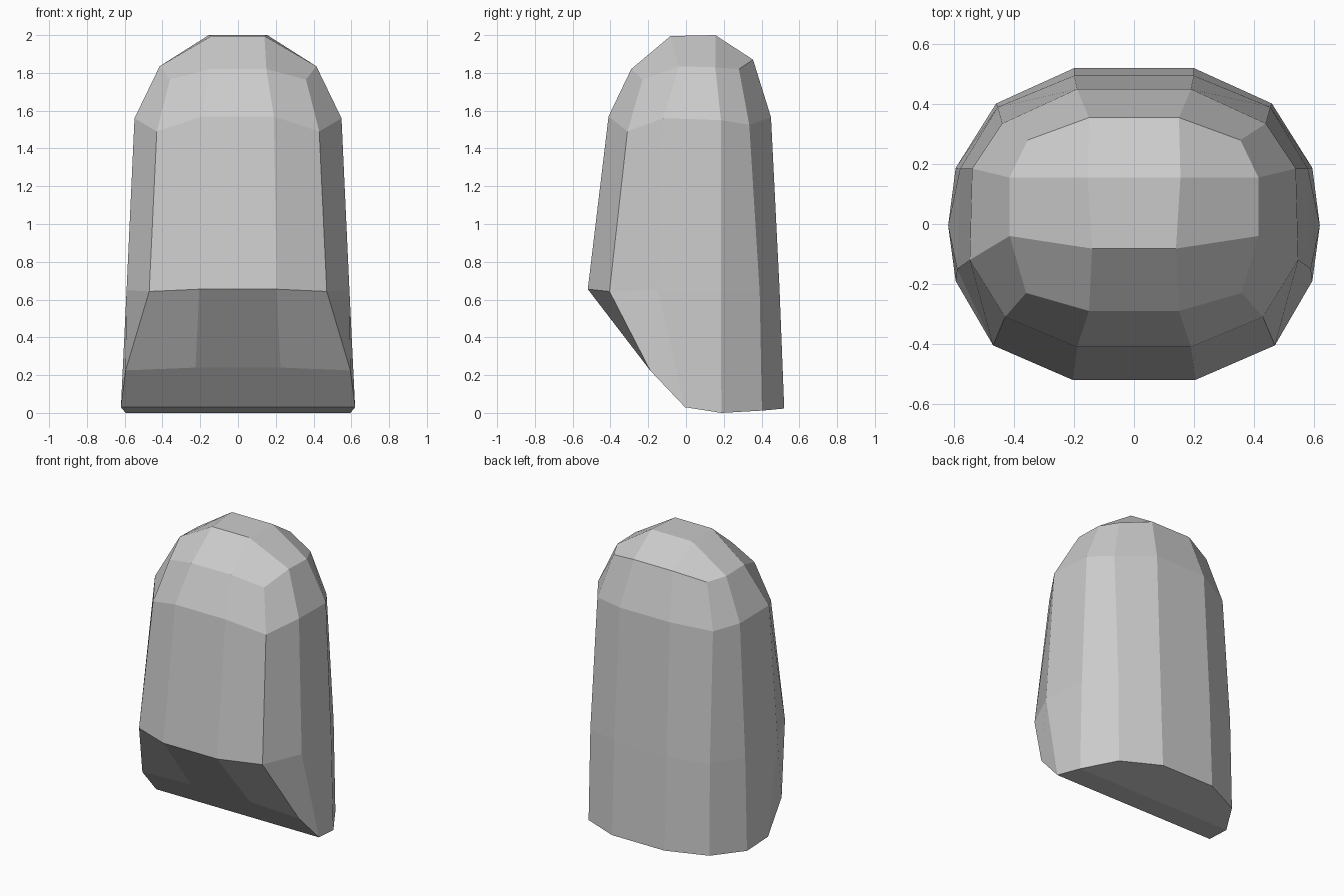
import bpy, bmesh

if "Cube" in bpy.data.objects:
    bpy.data.objects.remove(bpy.data.objects["Cube"])

# Right half of each ring, ordered front centre -> side -> back centre
crown = [(.15, -.29, 1.82), (.36, -.23, 1.765), (.415, -.04, 1.835),
         (.415, .155, 1.83), (.355, .28, 1.82), (.15, .355, 1.87)]
shoulder = [(.19, -.41, 1.57), (.43, -.31, 1.49), (.548, -.12, 1.56),
            (.54, .185, 1.55), (.44, .335, 1.525), (.19, .45, 1.565)]
waist = [(.205, -.52, .655), (.47, -.405, .643), (.59, -.15, .65),
         (.58, .185, .64), (.455, .39, .64), (.2, .495, .66)]
base = [(.62, -.005, .03), (.595, .187, 0), (.46, .402, .012), (.2, .52, .023)]
top = [(.14, -.082, 1.995), (.155, .155, 2.0)]
undercut = [(.225, -.19, .24), (.595, -.19, .225)]

bm = bmesh.new()


def pairs(points):
    """Each point becomes a right/left mirrored pair of vertices."""
    return [(bm.verts.new((x, y, z)), bm.verts.new((-x, y, z))) for x, y, z in points]


def both(*p):
    """The same face on the right and on the left."""
    for s in (0, 1):
        bm.faces.new([v[s] for v in p])


def across(a, b):
    """A face bridging the two halves."""
    bm.faces.new((a[0], b[0], b[1], a[1]))


C, S, W, B, T, U = map(pairs, (crown, shoulder, waist, base, top, undercut))

# Body walls
for lo, hi in ((S, C), (W, S)):
    across(lo[0], hi[0])
    across(lo[5], hi[5])
    for i in range(5):
        both(lo[i], lo[i + 1], hi[i + 1], hi[i])
for i in range(3):
    both(B[i], B[i + 1], W[i + 3], W[i + 2])
across(B[3], W[5])
both(U[1], B[0], W[2], W[1])

# Rounded cap
both(C[0], C[1], C[2], T[0])
both(C[2], C[3], T[1], T[0])
both(C[3], C[4], C[5], T[1])
across(C[0], T[0])
across(T[0], T[1])
across(T[1], C[5])

# Sloping front undercut and underside
both(W[0], W[1], U[1], U[0])
across(W[0], U[0])
bm.faces.new((U[0][1], U[0][0], U[1][0], B[0][0], B[0][1], U[1][1]))
across(B[0], B[1])
bm.faces.new((B[1][0], B[2][0], B[3][0], B[3][1], B[2][1], B[1][1]))

bmesh.ops.recalc_face_normals(bm, faces=bm.faces)
mesh = bpy.data.meshes.new("rounded_block")
bm.to_mesh(mesh)
bm.free()
bpy.context.collection.objects.link(bpy.data.objects.new("rounded_block", mesh))
